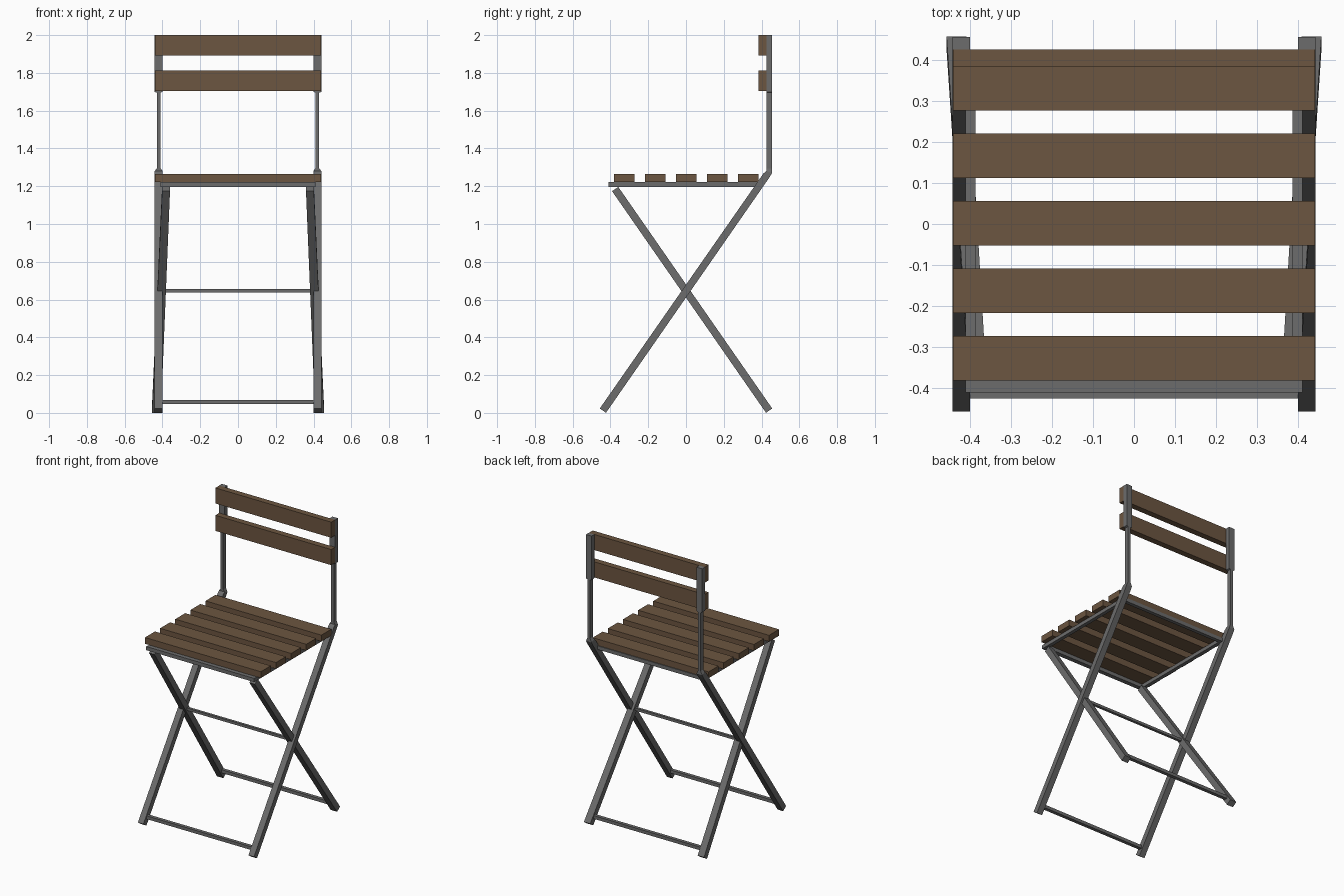
import bpy
from mathutils import Vector

cube = bpy.data.objects.get("Cube")
if cube:
    bpy.data.objects.remove(cube)


def material(name, colour):
    m = bpy.data.materials.new(name)
    m.use_nodes = True
    m.diffuse_color = (*colour, 1)
    m.node_tree.nodes["Principled BSDF"].inputs["Base Color"].default_value = (*colour, 1)
    return m


STEEL = material("grey steel", (0.15, 0.15, 0.15))
WOOD = material("brown wood", (0.15, 0.092, 0.052))


def mesh_object(name, verts, faces, mat):
    me = bpy.data.meshes.new(name)
    me.from_pydata(verts, [], faces)
    me.materials.append(mat)
    ob = bpy.data.objects.new(name, me)
    bpy.context.collection.objects.link(ob)
    return ob


def loft(name, stations, mat):
    """Rectangular bar through stations (x, y, z, width in x, thickness), mitred at bends."""
    pts = [Vector(s[:3]) for s in stations]
    verts, faces = [], []
    for i, (x, y, z, w, t) in enumerate(stations):
        a = (pts[i] - pts[max(i - 1, 0)]).normalized()
        b = (pts[min(i + 1, len(pts) - 1)] - pts[i]).normalized()
        tangent = a + b
        n = Vector((0, tangent.z, -tangent.y)).normalized() * t / 2
        for sx, sn in ((-1, -1), (1, -1), (1, 1), (-1, 1)):
            verts.append(pts[i] + Vector((sx * w / 2, 0, 0)) + sn * n)
        if i:
            k = 4 * (i - 1)
            faces += [(k + j, k + (j + 1) % 4, k + 4 + (j + 1) % 4, k + 4 + j) for j in range(4)]
    k = len(verts) - 4
    faces += [(3, 2, 1, 0), (k, k + 1, k + 2, k + 3)]
    return mesh_object(name, verts, faces, mat)


def box(name, x0, x1, y0, y1, z0, z1, mat):
    verts = [(x, y, z) for z in (z0, z1) for x, y in ((x0, y0), (x1, y0), (x1, y1), (x0, y1))]
    faces = [(3, 2, 1, 0), (4, 5, 6, 7)] + [(j, (j + 1) % 4, 4 + (j + 1) % 4, 4 + j) for j in range(4)]
    return mesh_object(name, verts, faces, mat)


# Leg pairs and seat side rails
for side, s in (("left", 1), ("right", -1)):
    x = 0.42 * s
    # Front foot rises to the back, bends into a slim post, then a wide slat holder
    loft(f"{side}_front_leg_and_post", [
        (x, -0.44, 0.012, 0.042, 0.04),
        (x, 0.425, 1.256, 0.042, 0.038),
        (x, 0.44, 1.275, 0.042, 0.032),
        (x, 0.44, 1.295, 0.02, 0.03),
        (x, 0.44, 1.695, 0.02, 0.03),
        (x, 0.44, 1.7, 0.042, 0.03),
        (x, 0.44, 2.0, 0.042, 0.03)], STEEL)
    # Splayed leg from the seat front down to the back foot
    loft(f"{side}_back_leg", [
        (0.432 * s, 0.44, 0.012, 0.048, 0.04),
        (0.381 * s, -0.375, 1.185, 0.042, 0.04)], STEEL)
    box(f"{side}_seat_rail", min(0.385 * s, 0.41 * s), max(0.385 * s, 0.41 * s),
        -0.38, 0.365, 1.197, 1.222, STEEL)

# Cross bars of the seat frame and between the legs
box("front_seat_bar", -0.41, 0.41, -0.41, -0.38, 1.197, 1.222, STEEL)
box("back_seat_bar", -0.41, 0.41, 0.365, 0.39, 1.197, 1.222, STEEL)
box("pivot_bar", -0.405, 0.405, -0.009, 0.009, 0.637, 0.655, STEEL)
box("front_foot_bar", -0.405, 0.405, -0.424, -0.4, 0.046, 0.068, STEEL)
box("back_foot_bar", -0.41, 0.41, 0.4, 0.424, 0.046, 0.068, STEEL)

# Seat slats
for i in range(5):
    y = -0.327 + 0.1643 * i
    box(f"seat_slat_{i + 1}", -0.44, 0.44, y - 0.054, y + 0.054, 1.222, 1.265, WOOD)

# Backrest slats
for name, z in (("lower", 1.705), ("upper", 1.893)):
    box(f"{name}_back_slat", -0.44, 0.44, 0.383, 0.425, z, z + 0.107, WOOD)
